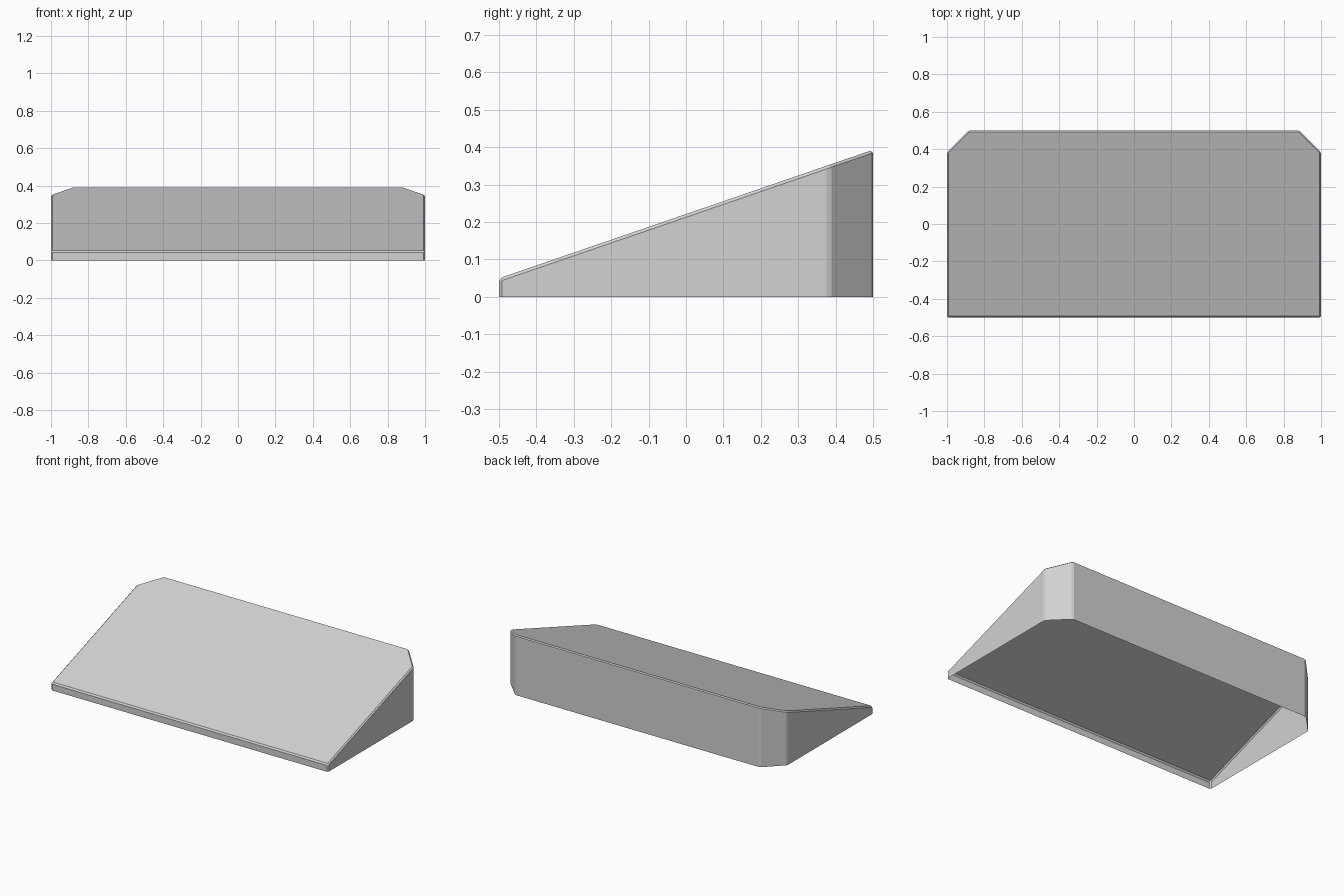
import bpy
import bmesh

cube = bpy.data.objects.get("Cube")
if cube:
    bpy.data.objects.remove(cube, do_unlink=True)

# One plain grey for the whole shell
grey = bpy.data.materials.new("light grey")
grey.use_nodes = True
colour = (0.645, 0.645, 0.645, 1)
grey.diffuse_color = colour
grey.node_tree.nodes["Principled BSDF"].inputs["Base Color"].default_value = colour

# Footprint: rectangle with the two back corners cut off
HALF_W, HALF_D, CUT, BEVEL = 1.0, 0.5, 0.117, 0.008
right_half = [(-HALF_W + CUT, HALF_D), (-HALF_W, HALF_D - CUT), (-HALF_W, -HALF_D)]
outline = right_half + [(-x, y) for x, y in reversed(right_half)]


def slope(y):
    """Height of the sloping top at depth y."""
    return 0.221 + 0.3435 * y


# Wedge: bottom, walls and sloping top
bm = bmesh.new()
low = [bm.verts.new((x, y, 0)) for x, y in outline]
high = [bm.verts.new((x, y, slope(y))) for x, y in outline]
bm.faces.new(low)
bm.faces.new(high)
for i in range(len(outline)):
    j = (i + 1) % len(outline)
    bm.faces.new((low[i], low[j], high[j], high[i]))
bmesh.ops.recalc_face_normals(bm, faces=bm.faces)

# Narrow bevel on the top rim and the upright corners
rim = [e for e in bm.edges if any(v.co.z > 0 for v in e.verts)]
bmesh.ops.bevel(bm, geom=rim, offset=BEVEL, offset_type='OFFSET',
                segments=1, profile=0.5, affect='EDGES')

# Open underside
bm.normal_update()
bottom = [f for f in bm.faces if all(abs(v.co.z) < 1e-4 for v in f.verts)]
bmesh.ops.delete(bm, geom=bottom, context='FACES')

mesh = bpy.data.meshes.new("wedge_shell")
bm.to_mesh(mesh)
bm.free()
mesh.materials.append(grey)
shell = bpy.data.objects.new("wedge_shell", mesh)
bpy.context.collection.objects.link(shell)
